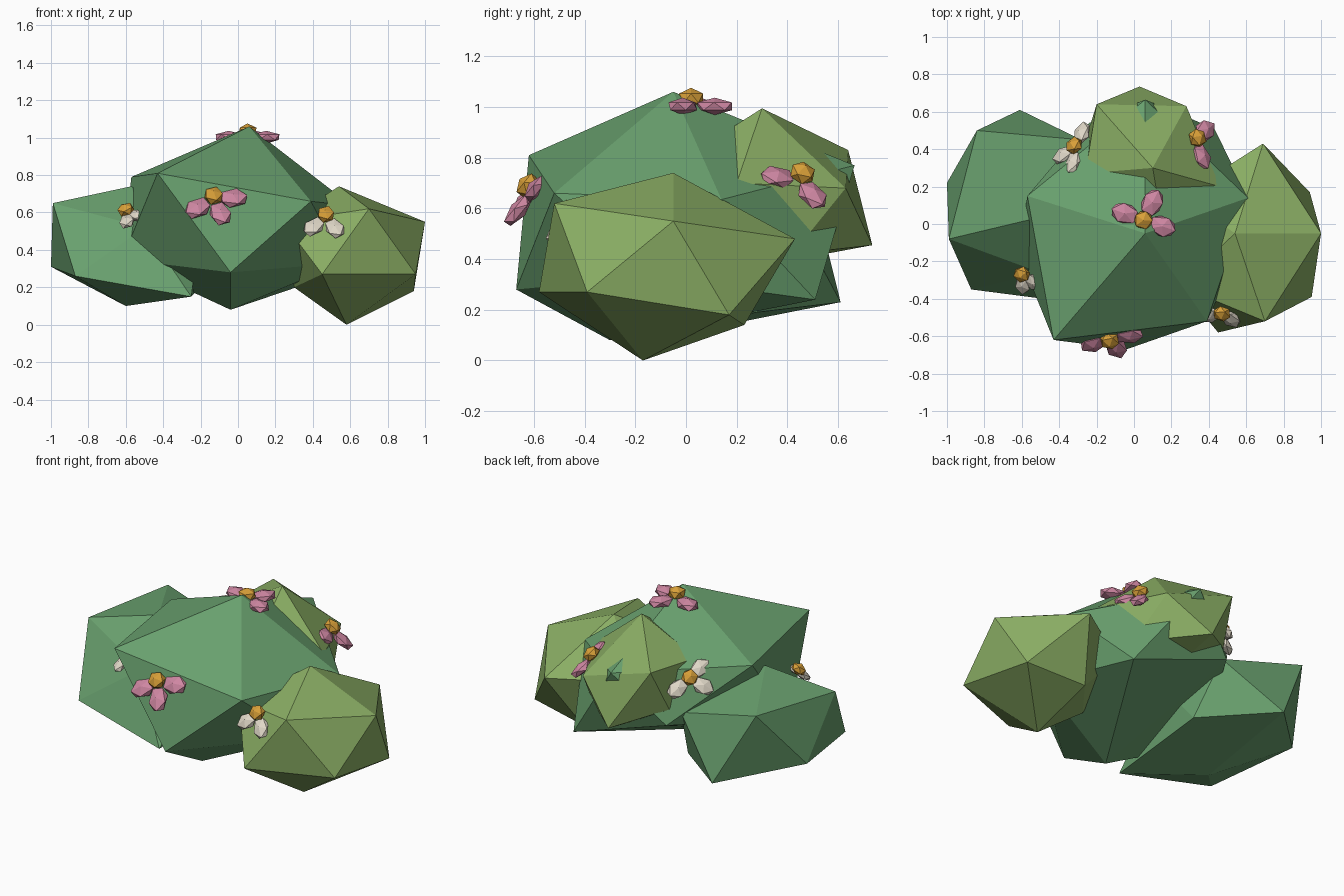
import bpy
import bmesh
from math import cos, sin, radians
from mathutils import Matrix, Vector

cube = bpy.data.objects.get("Cube")
if cube:
    bpy.data.objects.remove(cube, do_unlink=True)


def make_material(name, rgb):
    mat = bpy.data.materials.new(name)
    mat.use_nodes = True
    mat.diffuse_color = (*rgb, 1)
    shader = mat.node_tree.nodes["Principled BSDF"]
    shader.inputs["Base Color"].default_value = (*rgb, 1)
    shader.inputs["Roughness"].default_value = 0.9
    return mat


deep_green = make_material("deep leaf green", (0.14, 0.35, 0.155))
light_green = make_material("light leaf green", (0.26, 0.43, 0.13))
pink = make_material("petal pink", (0.62, 0.24, 0.36))
cream = make_material("petal cream", (0.74, 0.68, 0.57))
gold = make_material("flower gold", (0.69, 0.35, 0.04))


def finish(name, bm, mat):
    """Turn a bmesh into a flat-shaded object of one colour."""
    bmesh.ops.recalc_face_normals(bm, faces=bm.faces)
    mesh = bpy.data.meshes.new(name)
    bm.to_mesh(mesh)
    bm.free()
    mesh.materials.append(mat)
    obj = bpy.data.objects.new(name, mesh)
    bpy.context.collection.objects.link(obj)
    return obj


def clump(name, mat, corners):
    """Faceted leaf mass stretched over a few corners."""
    bm = bmesh.new()
    for corner in corners:
        bm.verts.new(corner)
    hull = bmesh.ops.convex_hull(bm, input=bm.verts)
    loose = [g for g in hull["geom_interior"] if isinstance(g, bmesh.types.BMVert)]
    bmesh.ops.delete(bm, geom=loose, context="VERTS")
    return finish(name, bm, mat)


def gem(name, mat, place, size):
    """Low-poly pebble shape stretched along its own axes."""
    bm = bmesh.new()
    bmesh.ops.create_icosphere(bm, subdivisions=1, radius=1)
    bmesh.ops.transform(bm, matrix=place @ Matrix.Diagonal((*size, 1)), verts=bm.verts)
    return finish(name, bm, mat)


def frame(x, y, z, origin):
    m = Matrix((x, y, z)).transposed().to_4x4()
    m.translation = origin
    return m


def flower(name, mat, heart, facing, angles, size=1.0):
    """Gold heart with petals fanned around the facing direction."""
    heart, n = Vector(heart), Vector(facing).normalized()
    guide = Vector((0, 1, 0)) if n.z > 0.95 else Vector((0, 0, 1))
    up = (guide - n * guide.dot(n)).normalized()
    side = up.cross(n)
    r = 0.055 * size ** 0.5
    gem(name + "_heart", gold, frame(side, up, n, heart), (r, r, r * 0.75))
    for i, angle in enumerate(angles):
        a = radians(angle)
        out = side * cos(a) + up * sin(a)
        spot = heart + (out * 0.105 - n * 0.032) * size
        gem(f"{name}_petal_{i + 1}", mat, frame(out, n.cross(out), n, spot),
            (0.084 * size, 0.061 * size, 0.034 * size))


# Leaf masses
clump("main_bush", deep_green, [
    (0.06, -0.05, 1.06), (-0.43, -0.62, 0.81), (0.39, -0.52, 0.66),
    (0.61, 0.14, 0.635), (0.06, 0.665, 0.77), (-0.57, 0.15, 0.79),
    (-0.04, -0.3, 0.08), (-0.04, -0.67, 0.28), (-0.62, -0.15, 0.35),
    (-0.24, 0.54, 0.47), (0.43, 0.51, 0.24), (0.56, -0.15, 0.33)])
clump("side_bush_dark", deep_green, [
    (-0.99, -0.08, 0.65), (-1, 0.22, 0.31), (-0.84, 0.5, 0.675),
    (-0.61, 0.61, 0.23), (-0.87, -0.35, 0.26), (-0.57, 0.02, 0.74),
    (-0.5, -0.26, 0.52), (-0.25, -0.43, 0.15), (-0.6, -0.05, 0.1),
    (-0.21, 0.28, 0.19), (-0.28, 0.45, 0.53), (-0.2, 0, 0.53)])
clump("side_bush_light", light_green, [
    (1, -0.05, 0.55), (0.7, -0.52, 0.62), (0.95, -0.39, 0.27),
    (0.94, 0.17, 0.18), (0.69, 0.43, 0.48), (0.54, -0.05, 0.74),
    (0.58, -0.17, 0), (0.45, -0.58, 0.27), (0.24, -0.33, 0.55),
    (0.25, 0.15, 0.46), (0.3, -0.1, 0.2), (0.56, 0.23, 0.14)])
clump("back_bush_light", light_green, [
    (0.1, 0.3, 0.995), (0.28, 0.63, 0.68), (0.46, 0.2, 0.7),
    (-0.26, 0.27, 0.8), (-0.2, 0.64, 0.83), (0.03, 0.735, 0.455),
    (0.13, 0.12, 0.88), (0.36, 0.42, 0.42), (-0.24, 0.51, 0.56),
    (0.02, 0.44, 0.4)])

# Blossoms
flower("top_flower", pink, (0.05, 0.02, 1.035), (0, 0, 1), (63, -18, 160))
flower("front_flower", pink, (-0.13, -0.625, 0.69), (0, -0.78, 0.63), (5, 215, 290))
flower("back_flower", pink, (0.34, 0.46, 0.74), (0.6, 0.3, 0.75), (175, 280), 0.95)
flower("light_bush_flower", cream, (0.47, -0.48, 0.59), (-0.1, -0.8, 0.6), (225, 305), 0.85)
flower("dark_bush_flower", cream, (-0.6, -0.27, 0.615), (-0.3, -0.5, 0.8), (-15, -65), 0.75)
flower("rear_flower", cream, (-0.32, 0.42, 0.75), (-0.6, 0.5, 0.6), (215, 325, 35), 0.88)
